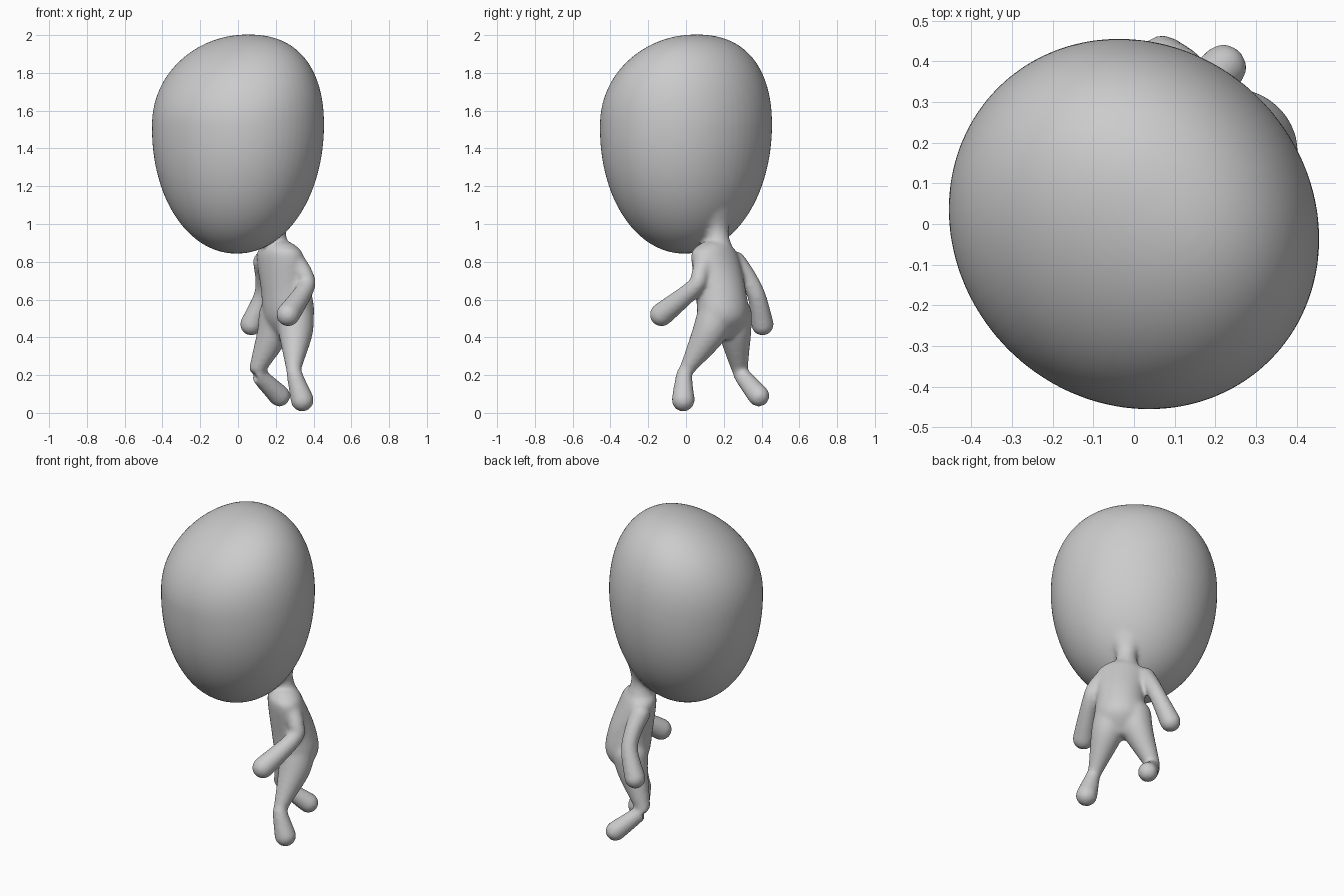
import bpy, bmesh, math
from mathutils import Vector

if "Cube" in bpy.data.objects:
    bpy.data.objects.remove(bpy.data.objects["Cube"], do_unlink=True)

SIDES = 64
BACK = Vector((1, 1, 0)).normalized()    # the figure looks diagonally forward
LEFT = Vector((1, -1, 0)).normalized()
UP = Vector((0, 0, 1))
bm = bmesh.new()


def spline(rows, steps=8):
    """Catmull-Rom through rows of numbers."""
    rows = [Vector(row) for row in rows]
    out = []
    for i in range(len(rows) - 1):
        before, start, end = rows[max(i - 1, 0)], rows[i], rows[i + 1]
        after = rows[min(i + 2, len(rows) - 1)]
        leave, arrive = (end - before) / 2, (after - start) / 2
        for k in range(steps):
            t = k / steps
            ease = t * t * (3 - 2 * t)
            out.append(start.lerp(end, ease) + leave * t * (1 - t) ** 2 - arrive * t * t * (1 - t))
    return out + [rows[-1]]


def skin(rings):
    """Closed tube from rings of (centre, first axis, second axis)."""
    angles = [math.tau * i / SIDES for i in range(SIDES)]
    loops = [[bm.verts.new(centre + u * math.cos(angle) + v * math.sin(angle)) for angle in angles]
             for centre, u, v in rings]
    for low, high in zip(loops, loops[1:]):
        for i in range(SIDES):
            j = (i + 1) % SIDES
            bm.faces.new((low[i], low[j], high[j], high[i]))
    bm.faces.new(loops[0][::-1])
    bm.faces.new(loops[-1])


def stack(rows, side=0):
    """Level ovals of (height, offset to the back, half depth, half width)."""
    skin([(BACK * offset + LEFT * side + UP * height, BACK * -depth, LEFT * -width)
          for height, offset, depth, width in rows])


def limb(rows):
    """Round limb through points with radii (x, y, z, radius), with ball ends."""
    path = spline(rows)
    rings = []
    for i, point in enumerate(path):
        along = (path[min(i + 1, len(path) - 1)] - path[max(i - 1, 0)]).to_3d().normalized()
        across = along.cross(LEFT).normalized()
        rings.append((point.to_3d(), across * point.w, along.cross(across) * point.w))
    skin(rings)
    for point in (path[0], path[-1]):
        ball = bmesh.ops.create_icosphere(bm, subdivisions=3, radius=point.w)
        bmesh.ops.translate(bm, verts=ball["verts"], vec=point.to_3d())


def dome(t, power):
    """Superellipse falling from one to zero."""
    return (1 - t ** power) ** (1 / power)


# Large egg-shaped head: blunt chin below, wide crown leaning back above
HEAD_MIDDLE, HEAD_DEPTH, HEAD_WIDTH = 1.52, 0.437, 0.474
head_rows = []
for step in range(-39, 40):
    t = math.sin(math.radians(abs(step) * 90 / 40))
    if step < 0:
        height, lean = HEAD_MIDDLE - 0.677 * t, -0.01 * t
        depth, width = dome(t, 2.1), dome(t, 2)
    else:
        height, lean = HEAD_MIDDLE + 0.483 * t, 0.08 * t * t
        depth, width = dome(t, 2), dome(t, 2.3)
    head_rows.append((height, lean, HEAD_DEPTH * depth, HEAD_WIDTH * width))
stack(head_rows)

# Neck flaring smoothly up into the back of the head
stack(spline([(0.87, 0.26, 0.08, 0.08), (0.94, 0.26, 0.056, 0.058), (1, 0.25, 0.064, 0.075),
              (1.1, 0.22, 0.122, 0.16), (1.2, 0.21, 0.17, 0.24), (1.3, 0.21, 0.19, 0.26)]),
      side=0.02)

# Torso with square shoulders
stack(spline([(0.39, 0.32, 0.04, 0.06), (0.5, 0.33, 0.12, 0.14), (0.65, 0.31, 0.125, 0.14),
              (0.83, 0.265, 0.1, 0.145), (0.88, 0.26, 0.08, 0.105), (0.905, 0.26, 0.05, 0.06)]),
      side=0.05)

# Left arm swinging forward
limb([(0.3, 0.1, 0.8, 0.057), (0.35, 0.075, 0.735, 0.047), (0.36, 0.045, 0.665, 0.047),
      (0.265, -0.13, 0.52, 0.063)])

# Right arm swinging back
limb([(0.135, 0.26, 0.8, 0.057), (0.14, 0.325, 0.715, 0.05), (0.13, 0.375, 0.615, 0.049),
      (0.07, 0.405, 0.468, 0.06)])

# Left leg stepping forward
limb([(0.3, 0.16, 0.52, 0.1), (0.305, 0.12, 0.42, 0.09), (0.295, 0.01, 0.24, 0.043),
      (0.3, -0.01, 0.2, 0.043), (0.34, -0.015, 0.068, 0.062)])

# Right leg trailing, foot kicked back
limb([(0.21, 0.25, 0.52, 0.1), (0.185, 0.26, 0.42, 0.086), (0.1, 0.285, 0.225, 0.043),
      (0.11, 0.295, 0.2, 0.044), (0.22, 0.385, 0.09, 0.058)])

bmesh.ops.recalc_face_normals(bm, faces=bm.faces)
mesh = bpy.data.meshes.new("figure")
bm.to_mesh(mesh)
bm.free()
figure = bpy.data.objects.new("figure", mesh)
bpy.context.collection.objects.link(figure)

# One plain grey colour
grey = bpy.data.materials.new("plain_grey")
grey.use_nodes = True
colour = (0.6, 0.6, 0.6, 1)
grey.diffuse_color = colour
grey.node_tree.nodes["Principled BSDF"].inputs["Base Color"].default_value = colour
mesh.materials.append(grey)

# Fuse the parts into one continuous skin and soften the joins
fuse = figure.modifiers.new("fuse", "REMESH")
fuse.mode = "VOXEL"
fuse.voxel_size = 0.011
fuse.use_smooth_shade = True
soften = figure.modifiers.new("soften", "SMOOTH")
soften.factor = 0.5
soften.iterations = 12
